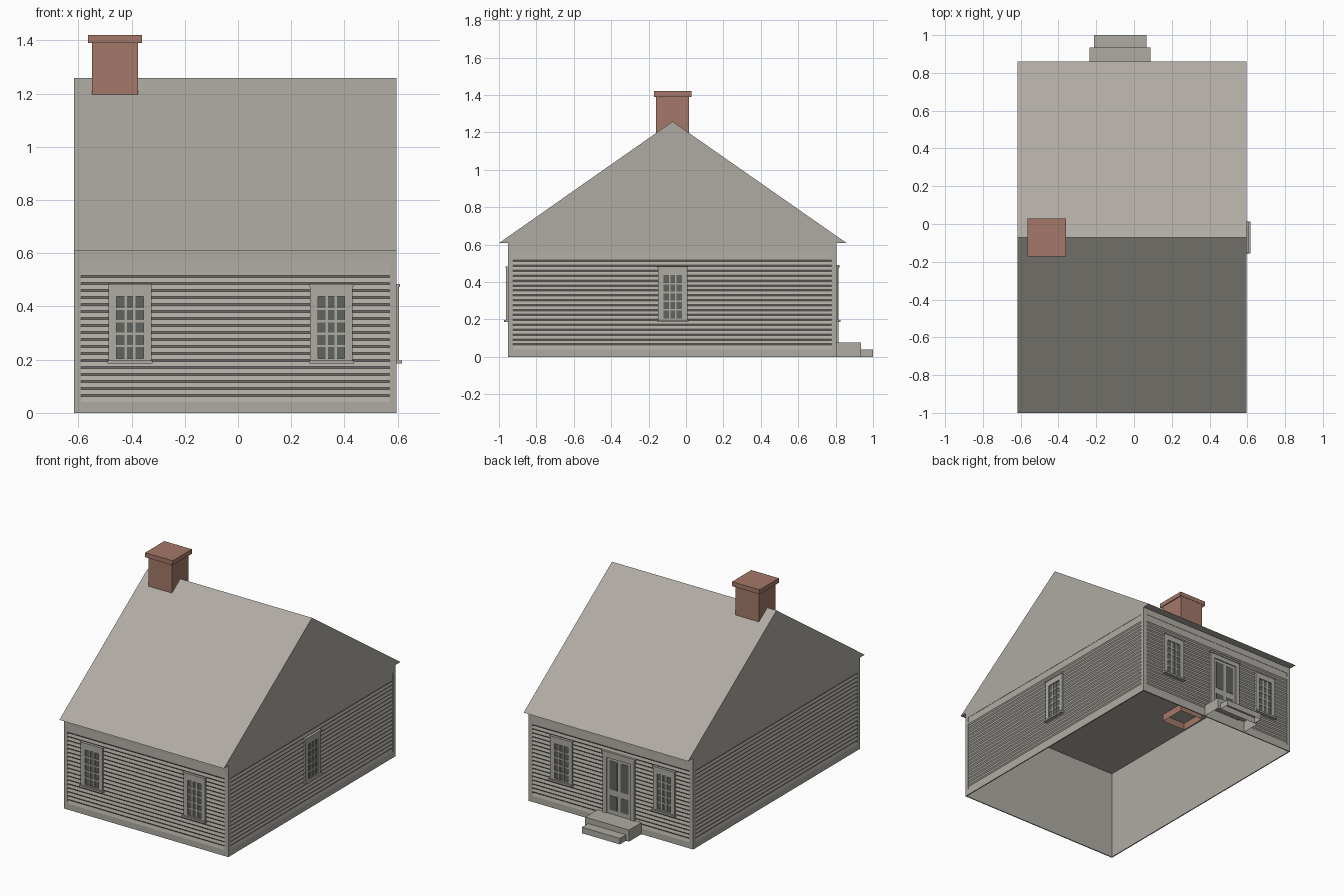
import bpy, bmesh
from mathutils import Vector

cube = bpy.data.objects.get("Cube")
if cube:
    bpy.data.objects.remove(cube, do_unlink=True)


def material(name, rgb):
    m = bpy.data.materials.new(name)
    m.use_nodes = True
    m.diffuse_color = (*rgb, 1)
    bsdf = next(n for n in m.node_tree.nodes if n.type == "BSDF_PRINCIPLED")
    bsdf.inputs["Base Color"].default_value = (*rgb, 1)
    bsdf.inputs["Roughness"].default_value = 0.9
    return m


GRAY = material("weathered_gray", (0.43, 0.41, 0.37))
BRICK = material("brick_red", (0.37, 0.19, 0.14))
GLASS = material("dark_glass", (0.115, 0.125, 0.115))

# Overall house extents
X0, X1, Y0, Y1 = -0.617, 0.596, -0.953, 0.805
EAVE, RIDGE_Y, RIDGE_Z = 0.608, -0.072, 1.258

# Each wall: (fixed axis, position, outward sign, start, end)
WALLS = {
    "front": (1, Y0, -1, X0, X1),
    "back": (1, Y1, 1, X0, X1),
    "left": (0, X1, 1, Y0, Y1),
    "right": (0, X0, -1, Y0, Y1),
}


def on_wall(side, u, z, d):
    """Point at u along a wall, height z and distance d out from it."""
    axis, pos, sign = WALLS[side][:3]
    out = pos + sign * d
    return Vector((out, u, z)) if axis == 0 else Vector((u, out, z))


def finish(name, bm, *mats):
    mesh = bpy.data.meshes.new(name)
    bm.to_mesh(mesh)
    bm.free()
    for m in mats:
        mesh.materials.append(m)
    ob = bpy.data.objects.new(name, mesh)
    bpy.context.collection.objects.link(ob)
    return ob


def add_box(bm, a, b, mat=0, open_bottom=False):
    lo = [min(p) for p in zip(a, b)]
    hi = [max(p) for p in zip(a, b)]
    size = [h - l for l, h in zip(lo, hi)]
    verts = bmesh.ops.create_cube(bm, size=1)["verts"]
    for v in verts:
        v.co = [l + (c + 0.5) * s for l, c, s in zip(lo, v.co, size)]
    faces = list({f for v in verts for f in v.link_faces})
    for f in faces:
        f.material_index = mat
    if open_bottom:
        under = min(faces, key=lambda f: f.calc_center_median().z)
        bmesh.ops.delete(bm, geom=[under], context="FACES_ONLY")


def wall_box(bm, side, u0, u1, z0, z1, d0, d1, mat=0):
    add_box(bm, on_wall(side, u0, z0, d0), on_wall(side, u1, z1, d1), mat)


def casing(bm, side, u, half, z0, z1, inner, i0, i1, d0, d1):
    """Four boards around an opening."""
    wall_box(bm, side, u - half, u - inner, z0, z1, d0, d1)
    wall_box(bm, side, u + inner, u + half, z0, z1, d0, d1)
    wall_box(bm, side, u - inner, u + inner, i1, z1, d0, d1)
    if i0 > z0:
        wall_box(bm, side, u - inner, u + inner, z0, i0, d0, d1)


# Walls: backing sheet, trim boards and stepped clapboards
def wall(side):
    bm = bmesh.new()
    start, end = WALLS[side][3:]
    margin, low, high, deep = 0.027, 0.04, 0.565, 0.006

    def sheet(profile, a, b):
        rows = [[bm.verts.new(on_wall(side, u, z, d)) for u in (a, b)] for z, d in profile]
        for p, q in zip(rows, rows[1:]):
            bm.faces.new((p[0], p[1], q[1], q[0]))

    profile = [(low, 0)]
    for i in range(18):
        z = 0.066 + i * 0.02625
        profile += [(z - 0.004, -deep), (z + 0.004, 0)]
    profile.append((high, -0.002))
    sheet(profile, start + margin, end - margin)
    sheet([(0, -0.007), (EAVE, -0.007)], start, end)
    outward = on_wall(side, 0, 0, 1) - on_wall(side, 0, 0, 0)
    bm.normal_update()
    for f in bm.faces:
        if f.normal.dot(outward) < 0:
            f.normal_flip()
    mid = (start + end) / 2
    half = (end - start) / 2
    casing(bm, side, mid, half, 0, EAVE, half - margin, low, high, -0.007, 0)
    finish(side + "_wall", bm, GRAY)


for side in WALLS:
    wall(side)


# Multi-pane windows with casing, head board and sill
def window(name, side, u):
    bm = bmesh.new()
    inner, z0, z1, cols, rows, bar = 0.05, 0.205, 0.437, 3, 5, 0.0045
    casing(bm, side, u, 0.08, 0.195, 0.48, inner, z0, z1, -0.006, 0.009)
    wall_box(bm, side, u - 0.083, u + 0.083, 0.474, 0.484, -0.006, 0.013)
    wall_box(bm, side, u - 0.085, u + 0.085, 0.185, 0.197, -0.006, 0.02)
    wall_box(bm, side, u - inner, u + inner, z0, z1, -0.006, 0.002, 1)
    for i in range(1, cols):
        c = u - inner + 2 * inner * i / cols
        wall_box(bm, side, c - bar, c + bar, z0, z1, 0, 0.006)
    for i in range(1, rows):
        c = z0 + (z1 - z0) * i / rows
        wall_box(bm, side, u - inner, u + inner, c - bar, c + bar, 0, 0.0055)
    finish(name, bm, GRAY, GLASS)


for side in ("front", "back"):
    window(side + "_right_window", side, -0.406)
    window(side + "_left_window", side, 0.351)
window("side_window", "left", -0.071)

# Back door: casing, door leaf and four dark panels
bm = bmesh.new()
door_x = -0.072
casing(bm, "back", door_x, 0.117, 0.07, 0.48, 0.088, 0.07, 0.448, -0.006, 0.01)
wall_box(bm, "back", door_x - 0.125, door_x + 0.125, 0.478, 0.49, -0.006, 0.015)
wall_box(bm, "back", door_x - 0.088, door_x + 0.088, 0.07, 0.448, -0.006, 0.003)
for s in (-1, 1):
    for z0, z1 in ((0.105, 0.2), (0.24, 0.43)):
        wall_box(bm, "back", door_x + s * 0.012, door_x + s * 0.07, z0, z1, 0, 0.005, 1)
finish("back_door", bm, GRAY, GLASS)

# Gable roof as a closed prism
bm = bmesh.new()
ends = [[bm.verts.new((x, y, z)) for y, z in ((-1, EAVE), (0.859, EAVE), (RIDGE_Y, RIDGE_Z))]
        for x in (X0, X1)]
for tri in ends:
    bm.faces.new(tri)
for i in range(3):
    j = (i + 1) % 3
    bm.faces.new((ends[0][i], ends[0][j], ends[1][j], ends[1][i]))
bmesh.ops.recalc_face_normals(bm, faces=bm.faces)
finish("roof", bm, GRAY)


# Chimney and back steps, all open underneath
def hollow_box(name, a, b, mat):
    bm = bmesh.new()
    add_box(bm, a, b, open_bottom=True)
    finish(name, bm, mat)


hollow_box("chimney_stack", (-0.549, -0.16, 0.56), (-0.375, 0.016, 1.4), BRICK)
hollow_box("chimney_cap", (-0.564, -0.172, 1.39), (-0.361, 0.03, 1.42), BRICK)
hollow_box("upper_step", (-0.235, Y1, 0), (0.088, 0.935, 0.077), GRAY)
hollow_box("lower_step", (-0.213, 0.935, 0), (0.067, 1, 0.04), GRAY)
